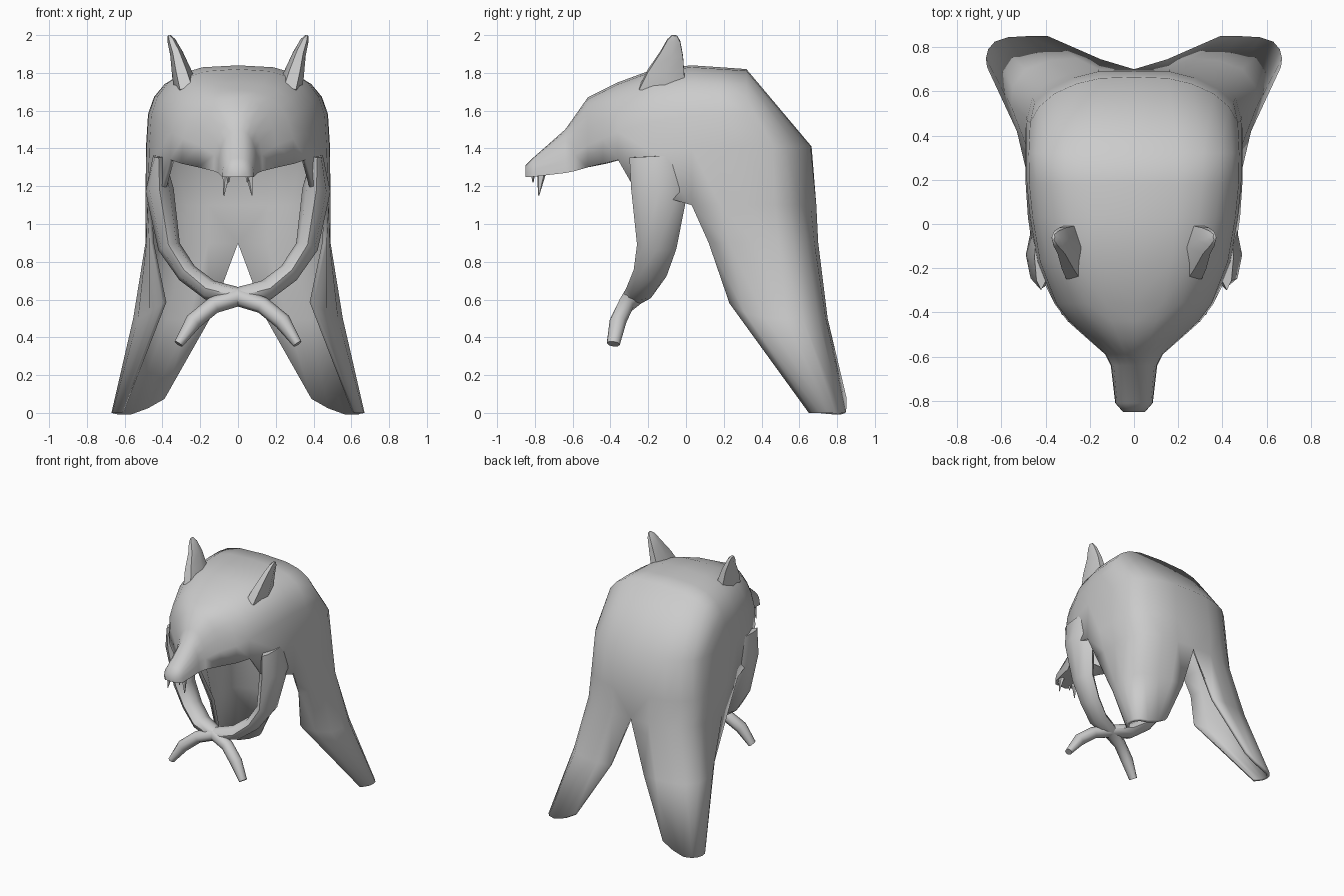
import bpy, bmesh
from math import sin, cos, pi
from mathutils import Vector

if "Cube" in bpy.data.objects:
    bpy.data.objects.remove(bpy.data.objects["Cube"])


def finish(name, bm, angle=0.9, thickness=0):
    bmesh.ops.remove_doubles(bm, verts=bm.verts, dist=0.002)
    bmesh.ops.dissolve_degenerate(bm, edges=bm.edges, dist=0.001)
    bmesh.ops.recalc_face_normals(bm, faces=bm.faces)
    me = bpy.data.meshes.new(name)
    bm.to_mesh(me)
    bm.free()
    ob = bpy.data.objects.new(name, me)
    bpy.context.collection.objects.link(ob)
    bpy.ops.object.select_all(action='DESELECT')
    ob.select_set(True)
    bpy.context.view_layer.objects.active = ob
    if angle:
        bpy.ops.object.shade_smooth_by_angle(angle=angle)
    if thickness:
        mod = ob.modifiers.new("Thickness", 'SOLIDIFY')
        mod.thickness = thickness
        mod.offset = -1
    return ob


def sheet(bm, rows):
    """Quad grid through rows of points, made on both sides of x = 0."""
    for s in (1, -1):
        vs = [[bm.verts.new((s * p[0], p[1], p[2])) for p in r] for r in rows]
        for a, b in zip(vs, vs[1:]):
            for i in range(len(a) - 1):
                bm.faces.new((a[i], a[i + 1], b[i + 1], b[i]))


def limb(name, sections, s, n=8, angle=0.9):
    """Tapered tube bending in the x-z plane; sections are x, y, z, in-plane radius, y radius."""
    bm = bmesh.new()
    pts = [Vector((s * q[0], q[1], q[2])) for q in sections]
    rings = []
    for i, q in enumerate(sections):
        t = pts[min(i + 1, len(pts) - 1)] - pts[max(i - 1, 0)]
        u = Vector((t.z, 0, -t.x)).normalized()
        v = t.cross(u).normalized()
        rings.append([bm.verts.new(pts[i] + u * q[3] * cos(2 * pi * k / n) + v * q[4] * sin(2 * pi * k / n))
                      for k in range(n)])
    for a, b in zip(rings, rings[1:]):
        for k in range(n):
            j = (k + 1) % n
            bm.faces.new((a[k], a[j], b[j], b[k]))
    bm.faces.new(rings[0])
    bm.faces.new(rings[-1])
    return finish(name, bm, angle)


# Hood arches from snout to crown: y, top z, edge z, half width, squareness
N = 7
stations = [(-.85, 1.31, 1.25, .05, .8), (-.81, 1.35, 1.25, .085, .8), (-.64, 1.50, 1.27, .105, .9),
            (-.59, 1.57, 1.28, .13, .9), (-.52, 1.67, 1.30, .21, .85), (-.44, 1.71, 1.32, .30, .8),
            (-.36, 1.75, 1.34, .36, .75), (-.17, 1.82, 1.37, .435, .7), (.03, 1.84, 1.4, .47, .68),
            (.18, 1.83, 1.4, .485, .66), (.32, 1.82, 1.41, .487, .64)]
arches = []
for y, zt, zb, w, e in stations:
    arches.append([(w * sin(a) ** e, y, zb + (zt - zb) * max(cos(a), 0) ** e)
                   for a in [pi / 2 * k / (N - 1) for k in range(N)]])
back = [(0, .665), (.15, .66), (.26, .635), (.36, .59), (.43, .53), (.47, .46), (.487, .32)]
back = [(x, y, 1.41) for x, y in back]
edge = [a[-1] for a in arches]

pelt = bmesh.new()
sheet(pelt, arches + [back])
# Underside and tip of the snout
sheet(pelt, [[p, (0, p[1], p[2])] for p in edge[:5]])
for s in (1, -1):
    tip = arches[0] + [(0, -.85, 1.25)]
    pelt.faces.new([pelt.verts.new((s * x, y, z)) for x, y, z in tip])
# Shoulder panel above each front leg
sheet(pelt, [edge[6:9], [(.40, -.28, 1.2), (.455, -.14, 1.15), (.48, .03, 1.1)]])
# Back and hind legs, from the side slit round to the middle of the back
sheet(pelt, [
    edge[8:11] + back[-2::-1],
    [(.48, .03, 1.1), (.49, .18, 1.1), (.49, .32, 1.1), (.485, .47, 1.1), (.45, .55, 1.1),
     (.38, .61, 1.1), (.28, .66, 1.1), (.16, .69, 1.1), (0, .69, 1.1)],
    [(.47, .12, .9), (.485, .23, .9), (.49, .36, .9), (.49, .49, .9), (.46, .57, .9),
     (.39, .64, .9), (.29, .68, .9), (.16, .70, .9), (0, .70, .9)],
    [(.40, .23, .58), (.47, .31, .53), (.53, .42, .5), (.555, .53, .5), (.55, .62, .5),
     (.49, .70, .5), (.38, .74, .5), (.26, .75, .5), (.15, .745, .5)],
    [(.62, .65, 0), (.64, .67, 0), (.665, .71, 0), (.67, .75, 0), (.66, .79, 0),
     (.63, .825, 0), (.57, .845, 0), (.48, .85, .03), (.39, .85, .08)]])
finish("pelt_hood_and_cape", pelt, 0.9, 0.025)

for s, side in ((1, "right"), (-1, "left")):
    # Front leg hanging from the shoulder, crossing at the knot
    limb("front_leg_" + side, [
        (.42, -.15, 1.36, .03, .15), (.415, -.14, 1.18, .075, .15), (.365, -.155, .88, .06, .105),
        (.27, -.19, .74, .055, .09), (.15, -.24, .65, .055, .08), (0, -.28, .615, .05, .06),
        (-.13, -.32, .57, .045, .045), (-.235, -.36, .485, .045, .045), (-.315, -.385, .365, .025, .035)], s)
    # Ear
    limb("ear_" + side, [
        (.27, -.12, 1.70, .065, .15), (.295, -.105, 1.79, .055, .115), (.325, -.075, 1.90, .035, .07),
        (.352, -.065, 1.97, .022, .04), (.365, -.06, 1.998, .008, .015)], s, 6, 1.0)
    # Fangs
    limb("fang_" + side, [(.06, -.765, 1.27, .022, .025), (.075, -.78, 1.15, .003, .003)], s, 5, 0)
    limb("small_tooth_" + side, [(.05, -.81, 1.27, .015, .012), (.05, -.81, 1.22, .003, .003)], s, 4, 0)
